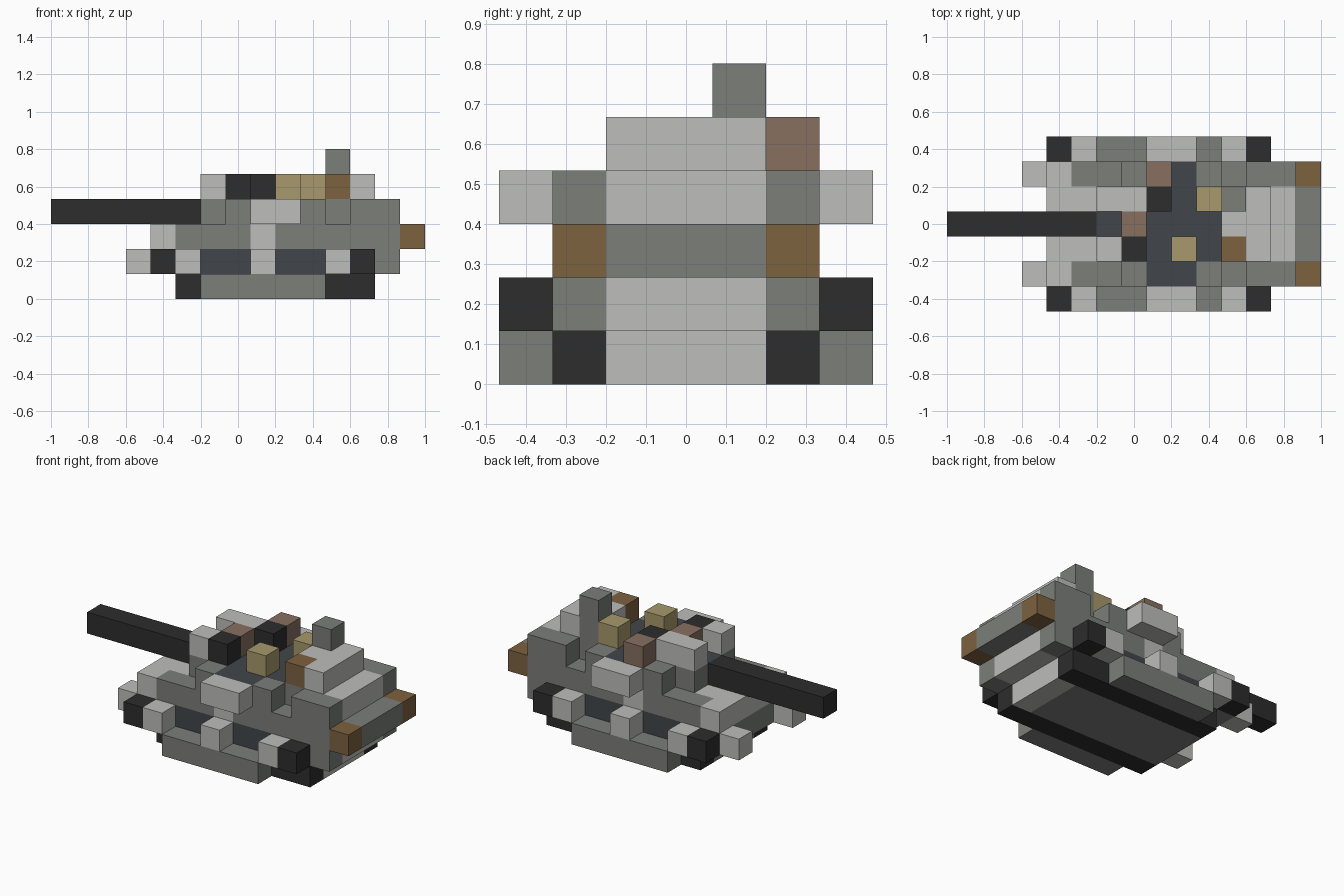
import bpy
import bmesh
from mathutils import Vector

cube = bpy.data.objects.get("Cube")
if cube:
    bpy.data.objects.remove(cube, do_unlink=True)

U = 2 / 15                       # size of one block
ORIGIN = Vector((-1, -3.5 * U, 0))


def make_material(name, rgb):
    mat = bpy.data.materials.new(name)
    mat.use_nodes = True
    color = (*rgb, 1)
    mat.diffuse_color = color
    mat.node_tree.nodes["Principled BSDF"].inputs["Base Color"].default_value = color
    return mat


LIGHT = make_material("light grey", (0.51, 0.51, 0.50))
GREY = make_material("mid grey", (0.20, 0.21, 0.195))
BLACK = make_material("black", (0.026, 0.026, 0.026))
SLATE = make_material("dark slate", (0.053, 0.061, 0.07))
KHAKI = make_material("khaki", (0.39, 0.32, 0.15))
BROWN = make_material("brown", (0.205, 0.122, 0.051))
CLAY = make_material("clay", (0.246, 0.162, 0.117))

cells = {}                       # block position -> part name
parts = {}                       # part name -> material


def part(name, mat, xs, ys, zs, mirror=False):
    """Fill an inclusive range of blocks; later parts replace earlier ones."""
    parts[name] = mat
    for x in range(xs[0], xs[-1] + 1):
        for y in range(ys[0], ys[-1] + 1):
            for z in range(zs[0], zs[-1] + 1):
                cells[x, y, z] = name
                if mirror:
                    cells[x, 6 - y, z] = name


# Belly and lower running gear
part("belly", GREY, (5, 11), (2, 4), (0,))
part("belly_end", LIGHT, (12,), (2, 4), (0,))
part("inner_tracks", BLACK, (5, 12), (1,), (0,), True)
part("outer_skirts", GREY, (6, 10), (0,), (0,), True)

# Lower hull with wheel recesses, lugs and corner blocks
part("lower_hull", GREY, (4, 13), (1, 5), (1,))
part("lower_hull_end", LIGHT, (13,), (2, 4), (1,))
part("nose_prongs", LIGHT, (3,), (1,), (1,), True)
for first in (6, 9):
    part("wheel_recesses", SLATE, (first, first + 1), (1,), (1,), True)
for x in (5, 8, 11):
    part("wheel_lugs", LIGHT, (x,), (0,), (1,), True)
for x in (4, 12):
    part("corner_blocks", BLACK, (x,), (0,), (1,), True)

# Upper hull
part("upper_hull", GREY, (5, 14), (1, 5), (2,))
part("nose_plate", LIGHT, (4,), (1, 5), (2,))
part("front_deck", LIGHT, (5,), (2, 4), (2,))
part("side_panels", LIGHT, (8,), (1,), (2,), True)
part("rear_lamps", BROWN, (14,), (1,), (2,), True)

# Turret base, roof floor, side boxes and gun
part("turret_base", GREY, (6, 12), (2, 4), (3,))
part("turret_sides", GREY, (7, 10), (1,), (3,), True)
part("rear_blocks", GREY, (12, 13), (1,), (3,), True)
part("rear_deck", LIGHT, (13,), (2, 4), (3,))
part("turret_floor", SLATE, (8, 10), (2, 4), (3,))
part("turret_floor", SLATE, (8, 9), (1,), (3,), True)
part("turret_floor", SLATE, (6, 7), (3,), (3,))
part("side_boxes", LIGHT, (8, 9), (0,), (3,), True)
part("gun_barrel", BLACK, (0, 5), (3,), (3,))

# Turret parapet and cargo
part("parapet_right", LIGHT, (6,), (2,), (4,))
part("parapet_left", LIGHT, (6, 7), (4,), (4,))
part("rear_locker", LIGHT, (12,), (2, 4), (4,))
part("rear_locker", LIGHT, (11,), (3,), (4,))
part("hatches", BLACK, (7,), (2,), (4,))
part("hatches", BLACK, (8,), (4,), (4,))
part("clay_crates", CLAY, (7,), (3,), (4,))
part("clay_crates", CLAY, (8,), (5,), (4,))
part("khaki_crates", KHAKI, (9,), (2,), (4,))
part("khaki_crates", KHAKI, (10,), (4,), (4,))
part("brown_crate", BROWN, (11,), (2,), (4,))
part("mast", GREY, (11,), (4,), (4, 5))


def build(name, mat):
    """Make one mesh from the exposed block faces of a part."""
    bm = bmesh.new()
    for cell, owner in cells.items():
        if owner != name:
            continue
        for axis in range(3):
            for side in (0, 1):
                near = list(cell)
                near[axis] += 2 * side - 1
                if tuple(near) in cells:
                    continue
                corners = []
                for a, b in ((0, 0), (1, 0), (1, 1), (0, 1)):
                    p = Vector(cell)
                    p[axis] += side
                    p[(axis + 1) % 3] += a
                    p[(axis + 2) % 3] += b
                    corners.append(bm.verts.new(ORIGIN + p * U))
                bm.faces.new(corners if side else corners[::-1])
    bmesh.ops.remove_doubles(bm, verts=bm.verts, dist=U / 100)
    bmesh.ops.dissolve_limit(bm, angle_limit=0.01, verts=bm.verts, edges=bm.edges)
    mesh = bpy.data.meshes.new(name)
    bm.to_mesh(mesh)
    bm.free()
    mesh.materials.append(mat)
    bpy.context.collection.objects.link(bpy.data.objects.new(name, mesh))


for part_name, part_mat in parts.items():
    build(part_name, part_mat)
